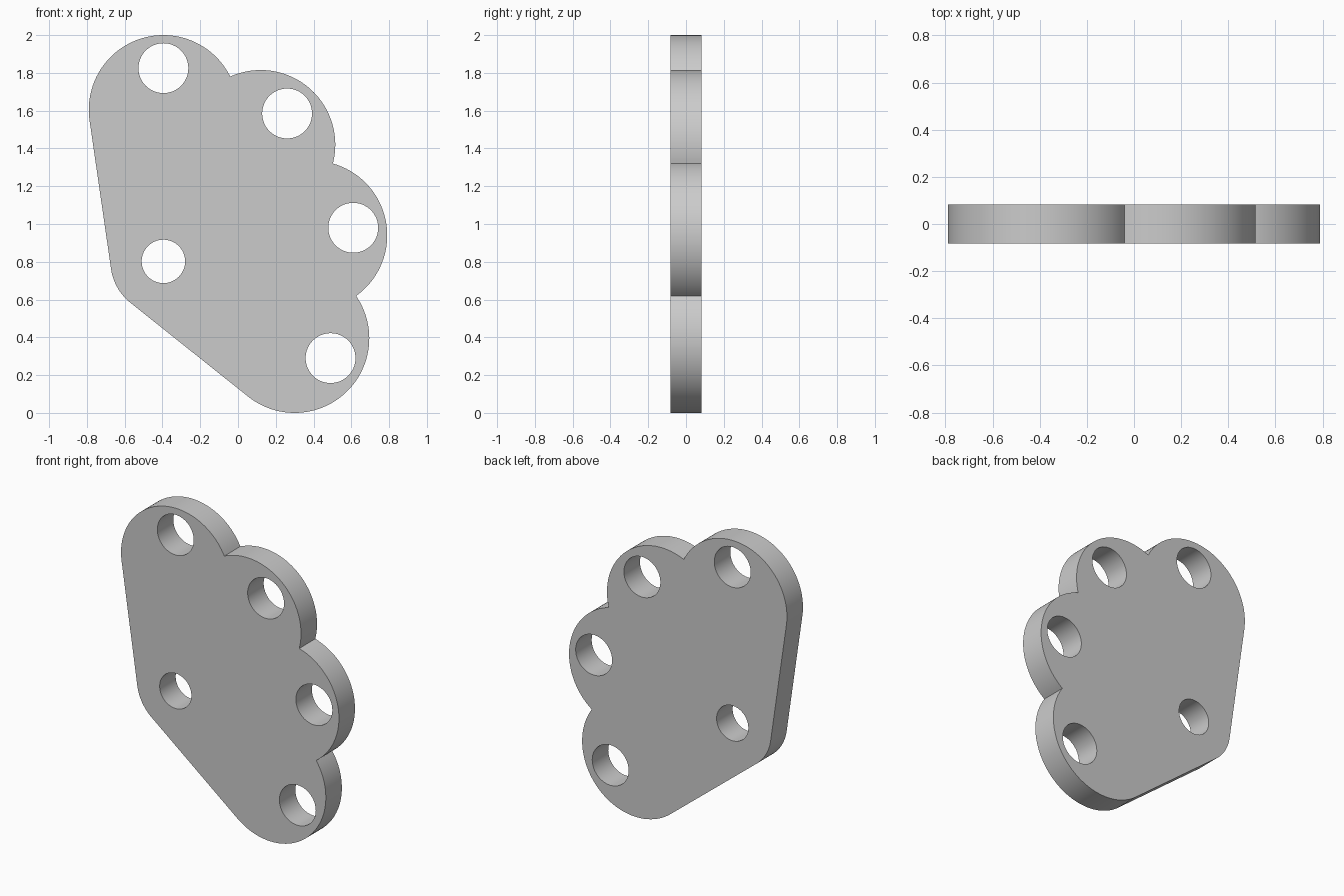
import bpy, bmesh
from math import sin, cos, pi, atan2, hypot, acos, radians

if "Cube" in bpy.data.objects:
    bpy.data.objects.remove(bpy.data.objects["Cube"])

HALF_T = 0.083                # half the plate thickness
R, R_PIVOT = 0.395, 0.28      # lobe and pivot corner radii
LOBES = [(-0.395, 1.605), (0.12, 1.42), (0.395, 0.94), (0.30, 0.395)]
PIVOT = (-0.395, 0.802)
HOLES = [(-0.395, 1.825, 0.132), (0.26, 1.585, 0.132), (0.61, 0.98, 0.132),
         (0.49, 0.29, 0.132), (*PIVOT, 0.115)]


def arc(c, r, a0, a1, n=48):
    """Clockwise arc from angle a0 down to a1."""
    while a1 > a0:
        a1 -= 2 * pi
    while a1 < a0 - 2 * pi:
        a1 += 2 * pi
    return [(c[0] + r * cos(a0 + (a1 - a0) * i / n),
             c[1] + r * sin(a0 + (a1 - a0) * i / n)) for i in range(n + 1)]


def tangent(c0, r0, c1, r1):
    """Normal angle of the outer tangent, travelling clockwise c0 to c1."""
    dx, dy = c1[0] - c0[0], c1[1] - c0[1]
    return atan2(dy, dx) + acos((r0 - r1) / hypot(dx, dy))


def notch(c0, c1):
    """Angles, seen from both centres, of the outer meeting point of two lobes."""
    dx, dy = c1[0] - c0[0], c1[1] - c0[1]
    half = acos(hypot(dx, dy) / 2 / R)
    a = atan2(dy, dx)
    return a + half, a + pi - half


# Outline: four lobes, then the rounded pivot corner joined by tangent lines
low = tangent(LOBES[-1], R, PIVOT, R_PIVOT)
left = tangent(PIVOT, R_PIVOT, LOBES[0], R)
outline, start = [], left
for i, c in enumerate(LOBES):
    end, following = notch(c, LOBES[i + 1]) if i < 3 else (low, 0)
    pts = arc(c, R, start, end)
    outline += pts if i == 0 else pts[1:]
    start = following
outline += arc(PIVOT, R_PIVOT, low, left, 24)

# Plate: fill between outline and holes, then give it thickness
bm = bmesh.new()
loops = [outline] + [arc(h, h[2], 2 * pi, 0, 64)[:-1] for h in HOLES]
edges = []
for pts in loops:
    vs = [bm.verts.new((x, -HALF_T, z)) for x, z in pts]
    edges += [bm.edges.new((v, vs[i - 1])) for i, v in enumerate(vs)]
bmesh.ops.triangle_fill(bm, use_beauty=True, use_dissolve=False, edges=edges,
                        normal=(0, -1, 0))
ret = bmesh.ops.extrude_face_region(bm, geom=bm.faces[:], use_keep_orig=True)
bmesh.ops.translate(bm, vec=(0, 2 * HALF_T, 0),
                    verts=[g for g in ret["geom"] if isinstance(g, bmesh.types.BMVert)])
bmesh.ops.recalc_face_normals(bm, faces=bm.faces[:])

mesh = bpy.data.meshes.new("lobed_plate")
bm.to_mesh(mesh)
bm.free()
plate = bpy.data.objects.new("lobed_plate", mesh)
bpy.context.collection.objects.link(plate)
bpy.context.view_layer.objects.active = plate
plate.select_set(True)
bpy.ops.object.shade_smooth_by_angle(angle=radians(30))
